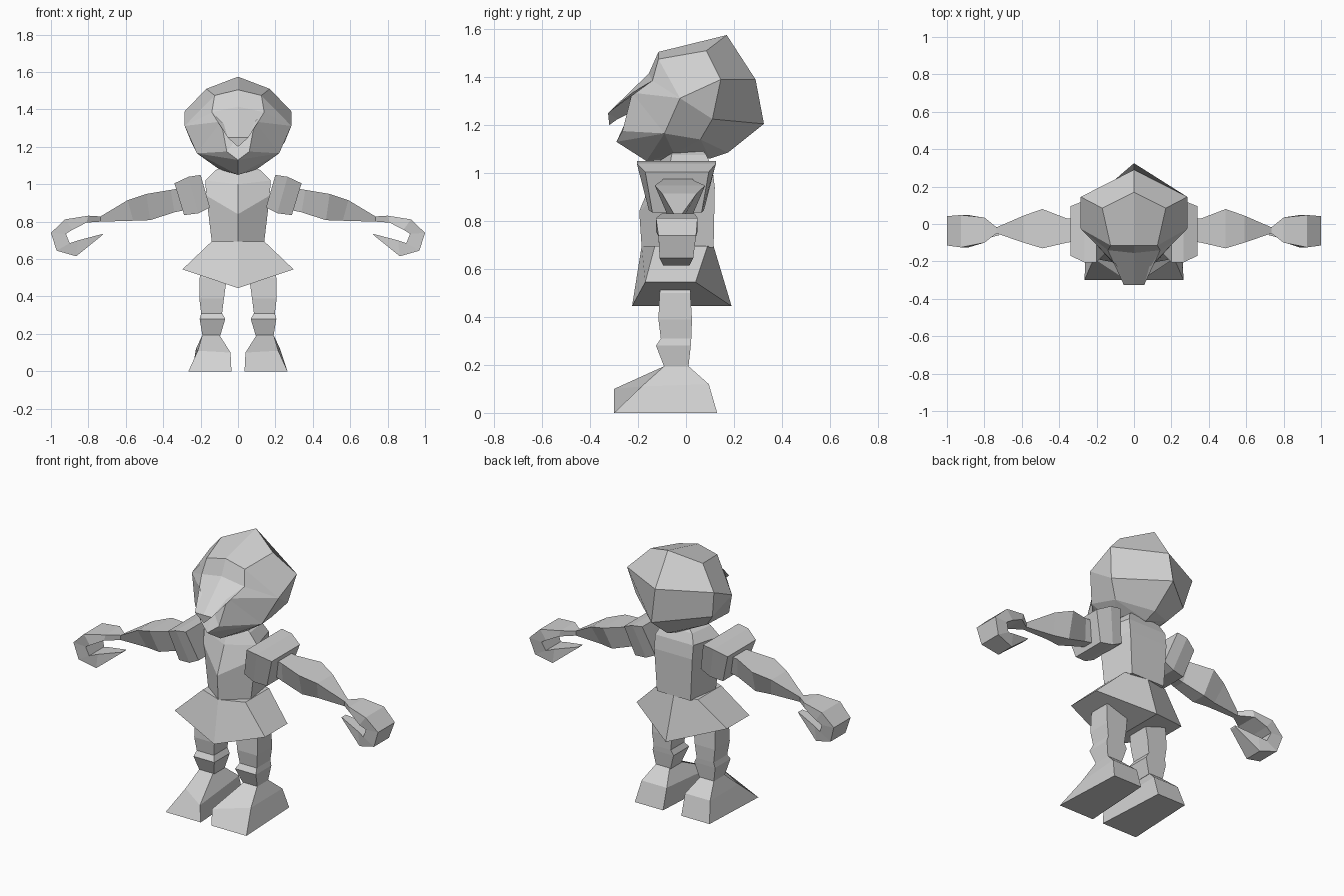
import bpy, bmesh

grey = bpy.data.materials.new("plain_grey")
grey.diffuse_color = (0.64, 0.64, 0.64, 1)


def make(name, verts, faces, mirror=False, weld=False):
    """Flat-shaded object; mirror adds the other half, weld joins it on x = 0."""
    bm = bmesh.new()
    for s in ((1, -1) if mirror else (1,)):
        vs = [bm.verts.new((x * s, y, z)) for x, y, z in verts]
        for f in faces:
            bm.faces.new([vs[i] for i in (f if s == 1 else f[::-1])])
    if weld:
        bmesh.ops.remove_doubles(bm, verts=bm.verts, dist=0.0005)
    bmesh.ops.recalc_face_normals(bm, faces=bm.faces)
    me = bpy.data.meshes.new(name)
    bm.to_mesh(me)
    bm.free()
    me.materials.append(grey)
    ob = bpy.data.objects.new(name, me)
    bpy.context.collection.objects.link(ob)
    return ob


def loft(name, rings, mirror=False):
    """Join equal-sized rings of points with quads and cap both ends."""
    n = len(rings[0])
    faces = [(r * n + i, r * n + (i + 1) % n, r * n + n + (i + 1) % n, r * n + n + i)
             for r in range(len(rings) - 1) for i in range(n)]
    last = (len(rings) - 1) * n
    faces += [tuple(range(n))[::-1], tuple(range(last, last + n))]
    return make(name, [p for r in rings for p in r], faces, mirror)


def hexagon(w, y0, y1, y2, y3, z, zs):
    """Six-sided ring with a centre ridge at front (y0) and back (y3)."""
    return [(0, y0, z), (w, y1, zs), (w, y2, zs), (0, y3, z), (-w, y2, zs), (-w, y1, zs)]


def chest(w, b, y0, y1, y2, z, zs):
    """Five-sided ring: front ridge, sides of half-width w, flat back of half-width b."""
    return [(0, y0, z), (w, y1, zs), (b, y2, zs), (-b, y2, zs), (-w, y1, zs)]


def bar(xa, za, xb, zb, y0, y1, inset=0.0):
    """Four-sided ring across a limb: upper point a, lower point b."""
    return [(xa, y0, za), (xa, y1, za), (xb, y1 - inset, zb), (xb, y0 + inset, zb)]


# Head with hood, brow, nose and cheeks (half, mirrored)
head = [
    (0, .17, 1.575), (.17, .085, 1.51), (0, -.115, 1.505), (.125, -.115, 1.475),
    (.285, -.025, 1.312), (.285, .145, 1.39), (0, .29, 1.39), (0, .325, 1.205),
    (.18, .06, 1.14), (0, .175, 1.085), (.22, -.09, 1.165), (0, -.29, 1.13),
    (0, -.165, 1.05), (0, .1, 1.06), (.14, -.14, 1.385), (0, -.155, 1.415),
    (.055, -.325, 1.25), (0, -.32, 1.2), (.09, -.225, 1.335), (.06, -.265, 1.175),
    (0, -.235, 1.25), (0, -.325, 1.25), (.25, .11, 1.225), (.1, -.05, 1.08),
    (0, -.285, 1.225)]
head_faces = [
    (0, 1, 3, 2), (1, 5, 4, 3), (0, 6, 5, 1), (5, 6, 7, 22), (22, 7, 9, 8),
    (4, 5, 22), (4, 22, 8, 10), (3, 14, 15, 2), (3, 4, 14), (14, 4, 18), (4, 10, 18),
    (18, 10, 19), (10, 11, 19), (10, 12, 11), (10, 23, 12), (10, 8, 23), (8, 13, 23),
    (8, 9, 13), (23, 13, 12), (19, 11, 20), (18, 19, 20), (14, 18, 20, 16),
    (15, 14, 16, 21), (16, 17, 21), (16, 24, 17), (16, 20, 24)]
make("head", head, head_faces, True, True)

# Torso with a flat back, tapering to the waist and neck
loft("torso", [
    chest(.14, .11, -.185, -.08, .115, .69, .69),
    chest(.17, .125, -.195, -.08, .12, .84, .94),
    chest(.175, .125, -.13, -.07, .11, 1.0, 1.02),
    chest(.12, .1, -.1, -.06, .085, 1.07, 1.075),
    chest(.07, .06, -.09, -.05, .065, 1.1, 1.1)])

# Flared skirt, with a keel-shaped underside between the front and back tips
skirt = hexagon(.14, -.185, -.13, .09, .115, .695, .695)
skirt += hexagon(.297, -.225, -.17, .04, .19, .445, .545)
make("skirt", skirt,
     [(i, (i + 1) % 6, 6 + (i + 1) % 6, 6 + i) for i in range(6)]
     + [(6, 7, 8, 9), (6, 9, 10, 11), (5, 4, 3, 2, 1, 0)])

# Puffed sleeves
loft("sleeves", [
    bar(.2, 1.05, .15, .875, -.205, .125, .05),
    bar(.265, 1.04, .21, .845, -.205, .125, .05),
    bar(.34, 1.005, .288, .835, -.17, .095, .03)], True)

# Arms
loft("arms", [
    bar(.3, .98, .29, .86, -.09, .03, .03),
    bar(.36, .97, .34, .85, -.1, .03, .03),
    bar(.49, .948, .47, .808, -.13, .08, .06),
    bar(.59, .915, .56, .805, -.1, .045, .045),
    bar(.735, .828, .735, .8, -.05, -.018)], True)

# Curled hands
loft("hands", [
    bar(.735, .828, .735, .8, -.05, -.018),
    bar(.8, .832, .81, .795, -.1, .035),
    bar(.925, .812, .885, .757, -.125, .048),
    bar(1.0, .74, .92, .735, -.115, .042),
    bar(.97, .645, .9, .685, -.11, .03),
    bar(.865, .615, .855, .7, -.095, .015),
    bar(.725, .728, .722, .735, -.06, -.02)], True)

# Legs with a garter band below the knee
loft("legs", [[(x0, y0, z), (x1, y0, z), (x1, y1, z), (x0, y1, z)]
              for x0, x1, y0, y1, z in (
    (.05, .19, -.1, .02, .54), (.06, .205, -.11, .018, .5), (.075, .207, -.115, .025, .39),
    (.085, .197, -.105, .022, .31), (.068, .205, -.125, .02, .28),
    (.095, .19, -.09, .01, .19))], True)

# Feet with a raised inner toe
loft("feet", [
    [(.035, -.3, 0), (.265, -.3, 0), (.245, .13, 0), (.06, .13, 0)],
    [(.04, -.3, .1), (.215, -.185, .11), (.225, .095, .12), (.06, .095, .12)],
    [(.1, -.09, .195), (.19, -.09, .195), (.19, .01, .195), (.1, .01, .195)]], True)
